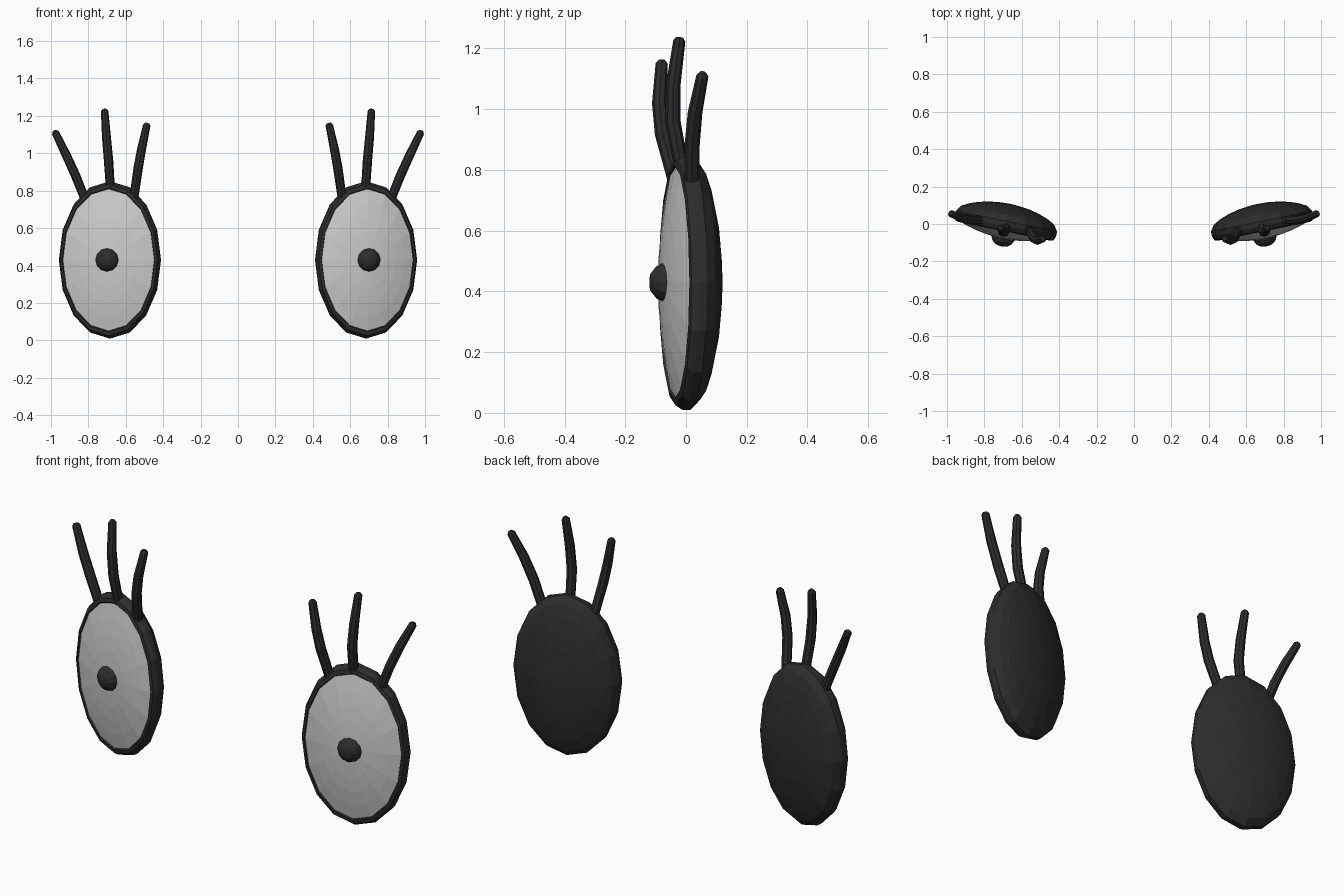
import bpy, bmesh
from math import sin, cos, pi, radians
from mathutils import Vector

cube = bpy.data.objects.get("Cube")
if cube:
    bpy.data.objects.remove(cube)

CENTRE = Vector((0.685, 0, 0.43))
YAW = radians(11.5)
HALF_W, HALF_H = 0.276, 0.42


def material(name, value):
    mat = bpy.data.materials.new(name)
    mat.use_nodes = True
    color = (value, value, value, 1)
    mat.diffuse_color = color
    bsdf = mat.node_tree.nodes["Principled BSDF"]
    bsdf.inputs["Base Color"].default_value = color
    bsdf.inputs["Roughness"].default_value = 0.8
    return mat


dark = material("charcoal", 0.026)
white = material("soft white", 0.60)


def loft(name, rings, mat, side):
    """Skin a list of vertex rings, cap both ends, mirror by side."""
    bm = bmesh.new()
    loops = [[bm.verts.new((p.x * side, p.y, p.z)) for p in ring] for ring in rings]
    count = len(loops[0])
    for a, b in zip(loops, loops[1:]):
        for i in range(count):
            j = (i + 1) % count
            bm.faces.new((a[i], a[j], b[j], b[i]))
    bm.faces.new(loops[0])
    bm.faces.new(loops[-1])
    bmesh.ops.recalc_face_normals(bm, faces=bm.faces)
    mesh = bpy.data.meshes.new(name)
    bm.to_mesh(mesh)
    bm.free()
    mesh.materials.append(mat)
    obj = bpy.data.objects.new(name, mesh)
    bpy.context.collection.objects.link(obj)


def oval(scale, depth, half_w=HALF_W, half_h=HALF_H, sides=16):
    """Elliptical ring in the turned plane of the eye; depth runs backwards."""
    ring = []
    for i in range(sides):
        a = 2 * pi * i / sides
        u = half_w * scale * cos(a)
        offset = Vector((u * cos(YAW) - depth * sin(YAW),
                         u * sin(YAW) + depth * cos(YAW),
                         half_h * scale * sin(a)))
        ring.append(CENTRE + offset)
    return ring


def lash_rings(path):
    """Eight-sided tapering tube with a rounded tip."""
    points = [Vector(p) for p in path]
    tip_dir = (points[-1] - points[-2]).normalized()
    radii = [0.024, 0.025, 0.024, 0.02]
    points.append(points[-1] + tip_dir * 0.012)
    radii.append(0.011)
    rings = []
    for i, (p, r) in enumerate(zip(points, radii)):
        tangent = points[min(i + 1, len(points) - 1)] - points[max(i - 1, 0)]
        across = Vector((0, 1, 0)).cross(tangent).normalized()
        other = tangent.cross(across).normalized()
        rings.append([p + r * (across * cos(k * pi / 4) + other * sin(k * pi / 4))
                      for k in range(8)])
    return rings


LASHES = {
    "inner": [(0.557, -0.035, 0.76), (0.534, -0.078, 0.92),
              (0.516, -0.088, 1.02), (0.488, -0.080, 1.15)],
    "middle": [(0.682, -0.015, 0.81), (0.692, -0.043, 0.96),
               (0.703, -0.042, 1.08), (0.713, -0.022, 1.225)],
    "outer": [(0.820, 0.020, 0.76), (0.868, 0.020, 0.88),
              (0.918, 0.030, 0.99), (0.976, 0.054, 1.11)],
}

# Cross-sections: rim and domed back, white front dome, pupil button
back = [(s, 0.025 + 0.085 * (1 - s * s) ** 0.7) for s in (0.92, 0.78, 0.6, 0.4, 0.2, 0.03)]
shell = [(0.895, -0.03), (0.915, -0.04), (0.965, -0.035), (1.0, -0.012), (1.0, 0.015)] + back
dome = [(0.905 * s, -0.034 - 0.046 * (1 - s * s)) for s in (1, 0.8, 0.6, 0.4, 0.2, 0.03)]
button = [(1, -0.065), (1, -0.08), (0.85, -0.1), (0.5, -0.117), (0.1, -0.122)]

for side, label in ((1, "left"), (-1, "right")):
    loft(f"{label}_eye_shell", [oval(*p) for p in shell], dark, side)
    loft(f"{label}_eye_white", [oval(*p) for p in dome], white, side)
    loft(f"{label}_pupil", [oval(*p, 0.062, 0.062, 12) for p in button], dark, side)
    for place, path in LASHES.items():
        loft(f"{label}_{place}_lash", lash_rings(path), dark, side)
